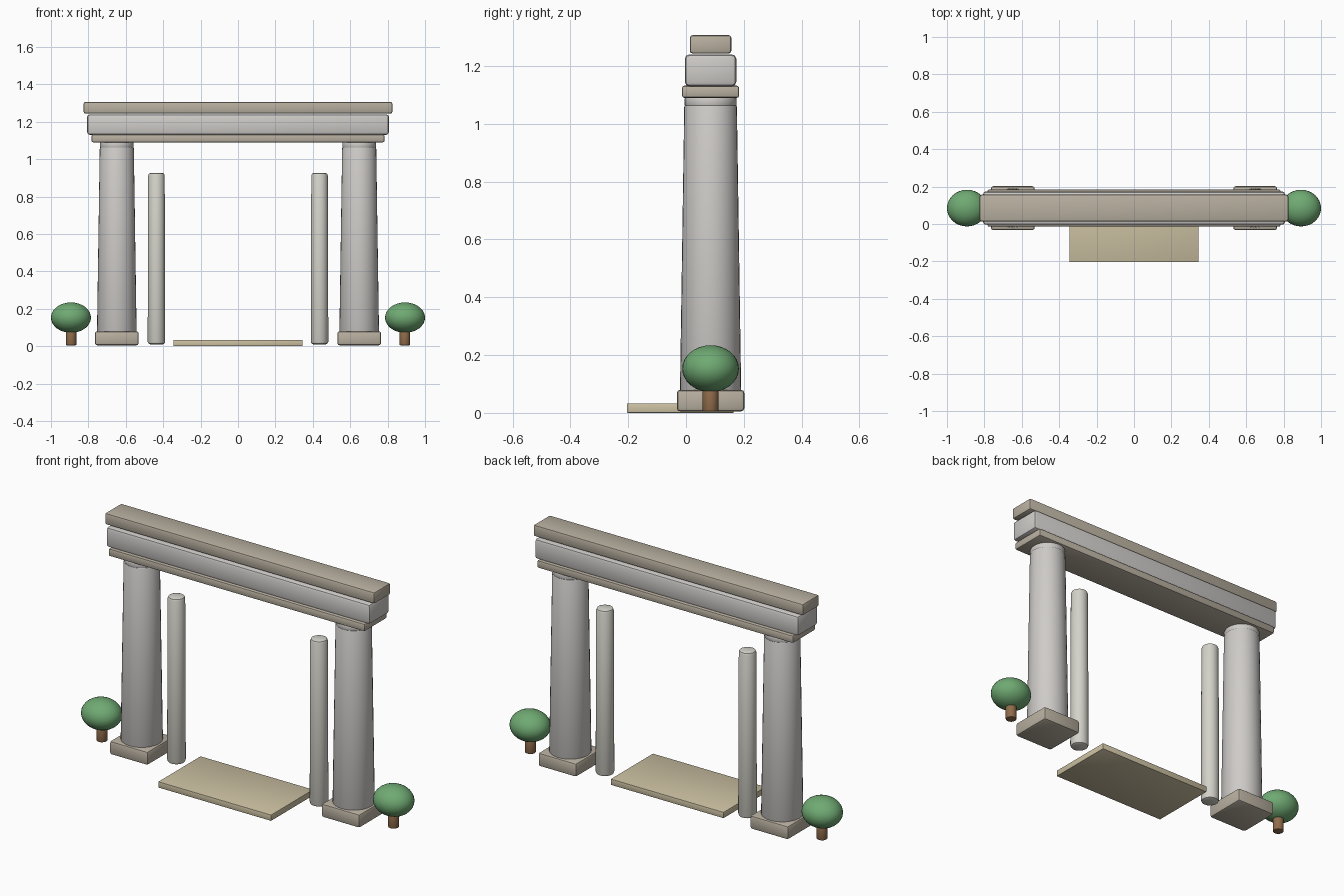
import bpy, math

if "Cube" in bpy.data.objects:
    bpy.data.objects.remove(bpy.data.objects["Cube"])

YC = 0.085  # depth centre of the portal


def material(name, rgb):
    m = bpy.data.materials.new(name)
    m.diffuse_color = (*rgb, 1)
    m.use_nodes = True
    m.node_tree.nodes["Principled BSDF"].inputs["Base Color"].default_value = m.diffuse_color
    return m


STONE = material("pale_stone", (0.62, 0.60, 0.58))
TRIM = material("trim_stone", (0.48, 0.43, 0.35))
POST = material("post_stone", (0.66, 0.65, 0.59))
SAND = material("sand", (0.60, 0.53, 0.36))
LEAF = material("leaf", (0.16, 0.40, 0.17))
BARK = material("bark", (0.28, 0.15, 0.07))


def finish(ob, name, mat, bevel=0, segments=2):
    ob.name = name
    ob.data.materials.append(mat)
    bpy.ops.object.transform_apply(location=False, rotation=False, scale=True)
    if bevel:
        b = ob.modifiers.new("bevel", 'BEVEL')
        b.width, b.segments, b.limit_method = bevel, segments, 'ANGLE'
        b.angle_limit = math.radians(40)
        bpy.ops.object.modifier_apply(modifier="bevel")
    bpy.ops.object.shade_smooth_by_angle(angle=math.radians(30))
    return ob


def box(name, x, y, z, mat, bevel=0):
    """Box from (min, max) pairs."""
    r = (x, y, z)
    bpy.ops.mesh.primitive_cube_add(size=1, location=[(a + b) / 2 for a, b in r])
    ob = bpy.context.object
    ob.scale = [b - a for a, b in r]
    return finish(ob, name, mat, bevel)


def cone(name, x, z0, z1, r0, r1, mat, bevel=0, sides=32):
    bpy.ops.mesh.primitive_cone_add(vertices=sides, radius1=r0, radius2=r1, depth=z1 - z0,
                                    location=(x, YC, (z0 + z1) / 2))
    return finish(bpy.context.object, name, mat, bevel)


# lintel: three stacked courses
box("architrave", (-0.783, 0.783), (-0.014, 0.184), (1.09, 1.132), TRIM, 0.008)
box("frieze", (-0.807, 0.807), (-0.004, 0.174), (1.13, 1.24), STONE, 0.015)
box("cornice", (-0.825, 0.825), (0.013, 0.157), (1.243, 1.307), TRIM, 0.01)

# paving slab in front of and under the opening
box("paving_slab", (-0.345, 0.345), (-0.204, 0.165), (0, 0.033), SAND, 0.002)

for side, s in (("left", -1), ("right", 1)):
    # main column
    x = s * 0.648
    box(side + "_plinth", (x - 0.117, x + 0.117), (YC - 0.117, YC + 0.117), (0.005, 0.08), TRIM, 0.012)
    cone(side + "_column", x, 0.07, 1.065, 0.106, 0.091, STONE, 0.006)
    cone(side + "_capital", x, 1.06, 1.092, 0.09, 0.09, STONE, 0.006)
    # slim inner post
    cone(side + "_post", s * 0.436, 0.01, 0.927, 0.047, 0.044, POST, 0.014)
    # round bush
    cone(side + "_bush_trunk", s * 0.892, 0.005, 0.09, 0.028, 0.028, BARK, 0.004, 16)
    bpy.ops.mesh.primitive_uv_sphere_add(segments=32, ring_count=16, radius=1,
                                         location=(s * 0.893, YC, 0.153))
    bush = bpy.context.object
    bush.scale = (0.107, 0.098, 0.081)
    finish(bush, side + "_bush_crown", LEAF)
